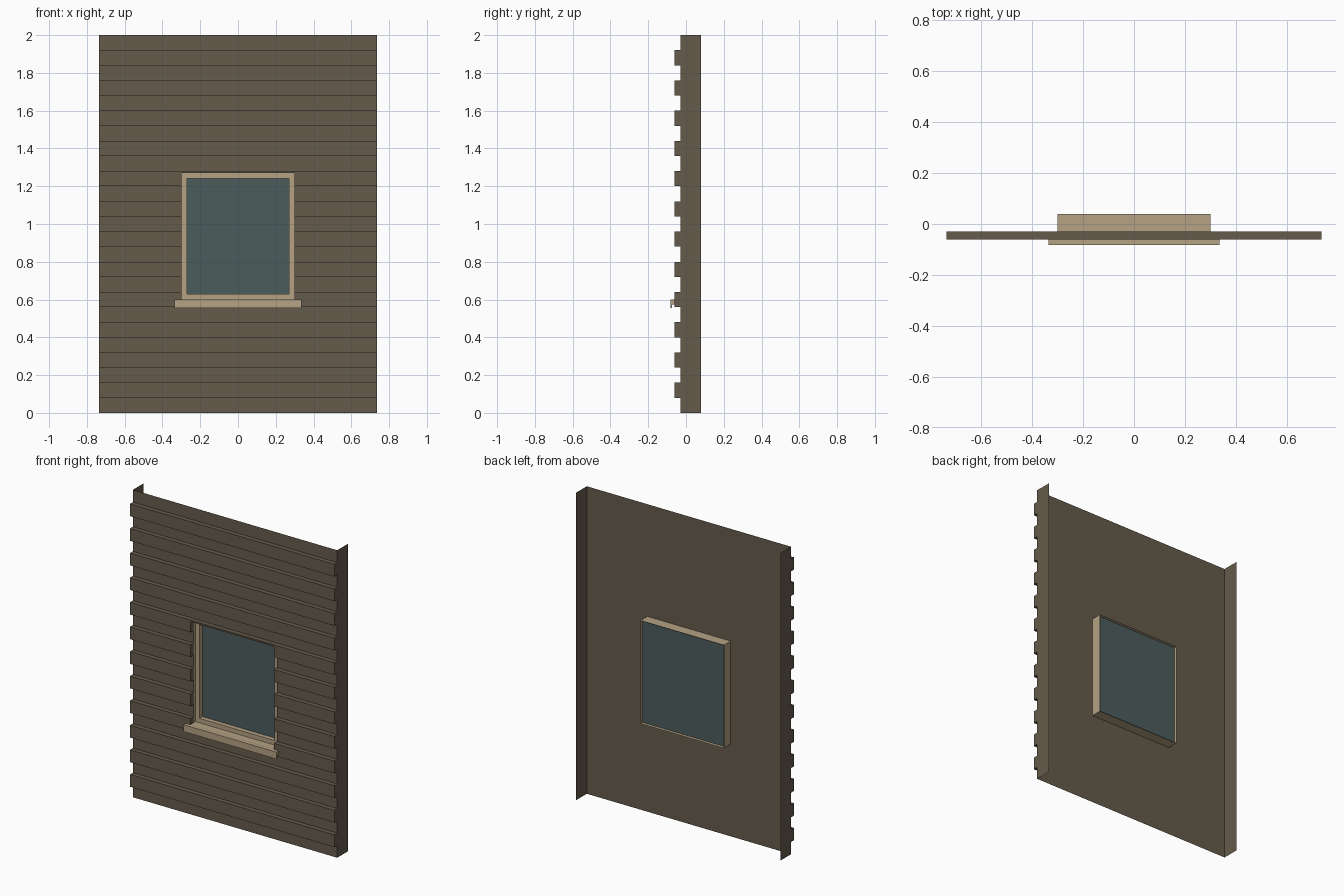
import bpy
import bmesh

cube = bpy.data.objects.get("Cube")
if cube:
    bpy.data.objects.remove(cube, do_unlink=True)


def material(name, rgb):
    m = bpy.data.materials.new(name)
    m.use_nodes = True
    colour = (*rgb, 1)
    m.diffuse_color = colour
    m.node_tree.nodes["Principled BSDF"].inputs["Base Color"].default_value = colour
    return m


BROWN = material("brown cladding", (0.13, 0.104, 0.07))
TAN = material("tan trim", (0.46, 0.36, 0.23))
GLASS = material("dull teal glass", (0.073, 0.108, 0.108))


def make(name, mat, build):
    bm = bmesh.new()
    build(bm)
    mesh = bpy.data.meshes.new(name)
    bm.to_mesh(mesh)
    bm.free()
    mesh.materials.append(mat)
    obj = bpy.data.objects.new(name, mesh)
    bpy.context.collection.objects.link(obj)
    return obj


def quad(bm, *points):
    return bm.faces.new([bm.verts.new(p) for p in points])


def panel(bm, x0, x1, z0, z1, y):
    """Upright rectangle facing the front."""
    quad(bm, (x0, y, z0), (x1, y, z0), (x1, y, z1), (x0, y, z1))


def tube(bm, x, z0, z1, y0, y1, inward=False):
    """Four walls around a rectangle, from y0 back to y1."""
    ring = [(-x, z0), (x, z0), (x, z1), (-x, z1)]
    for (xa, za), (xb, zb) in zip(ring, ring[1:] + ring[:1]):
        pts = [(xa, y0, za), (xa, y1, za), (xb, y1, zb), (xb, y0, zb)]
        quad(bm, *(pts[::-1] if inward else pts))


def around(bm, outer, inner, y):
    """Front-facing rectangle with a rectangular opening."""
    x, z0, z1 = outer
    hx, h0, h1 = inner
    panel(bm, -x, x, z0, h0, y)
    panel(bm, -x, x, h1, z1, y)
    panel(bm, -x, -hx, h0, h1, y)
    panel(bm, hx, x, h0, h1, y)


# Main dimensions
W, H = 0.735, 2.0
SHEET, RIDGE, BACK = -0.03, -0.06, 0.08
HOLE = (0.30, 0.60, 1.27)
LIGHT = (0.27, 0.63, 1.24)
BOARD = 0.08
FACE, PANE, CASE_END = -0.01, 0.02, 0.04


# Wall sheet with its opening and two side flanges
def wall(bm):
    around(bm, (W, 0, H), HOLE, SHEET)
    quad(bm, (W, SHEET, 0), (W, BACK, 0), (W, BACK, H), (W, SHEET, H))
    quad(bm, (-W, BACK, 0), (-W, SHEET, 0), (-W, SHEET, H), (-W, BACK, H))


make("wall_sheet", BROWN, wall)


# Raised boards, open at the back and cut around the opening
def board(bm, x0, x1, z0, z1):
    f, b = RIDGE, SHEET
    panel(bm, x0, x1, z0, z1, f)
    quad(bm, (x0, f, z1), (x1, f, z1), (x1, b, z1), (x0, b, z1))
    quad(bm, (x0, b, z0), (x1, b, z0), (x1, f, z0), (x0, f, z0))
    quad(bm, (x1, f, z0), (x1, b, z0), (x1, b, z1), (x1, f, z1))
    quad(bm, (x0, b, z0), (x0, f, z0), (x0, f, z1), (x0, b, z1))


def boards(bm):
    hx, h0, h1 = HOLE
    for i in range(12):
        low = BOARD * (2 * i + 1)
        high = low + BOARD
        cuts = [low] + [h for h in (h0, h1) if low < h < high] + [high]
        for z0, z1 in zip(cuts, cuts[1:]):
            if h0 < (z0 + z1) / 2 < h1:
                board(bm, -W, -hx, z0, z1)
                board(bm, hx, W, z0, z1)
            else:
                board(bm, -W, W, z0, z1)


make("cladding_boards", BROWN, boards)


# Window casing with the frame set into it
def frame(bm):
    tube(bm, *HOLE, SHEET, CASE_END)
    around(bm, HOLE, LIGHT, FACE)
    tube(bm, *LIGHT, FACE, PANE, inward=True)


make("window_frame", TAN, frame)
make("window_pane", GLASS,
     lambda bm: panel(bm, -HOLE[0], HOLE[0], HOLE[1], HOLE[2], PANE))


# Sill with a drip lip, and a flat tray running in to the frame
def sill(bm):
    x, top = 0.335, HOLE[1]
    profile = [(RIDGE, top), (-0.083, top), (-0.083, 0.555),
               (-0.073, 0.555), (-0.073, 0.575), (RIDGE, 0.575)]
    right = [bm.verts.new((-x, y, z)) for y, z in profile]
    left = [bm.verts.new((x, y, z)) for y, z in profile]
    for i in range(len(profile)):
        j = (i + 1) % len(profile)
        bm.faces.new((right[i], right[j], left[j], left[i]))
    bm.faces.new(right[::-1])
    bm.faces.new(left)
    bmesh.ops.recalc_face_normals(bm, faces=bm.faces)
    hx, z = HOLE[0], top + 0.001
    quad(bm, (-hx, RIDGE, z), (hx, RIDGE, z), (hx, FACE, z), (-hx, FACE, z))


make("window_sill", TAN, sill)
